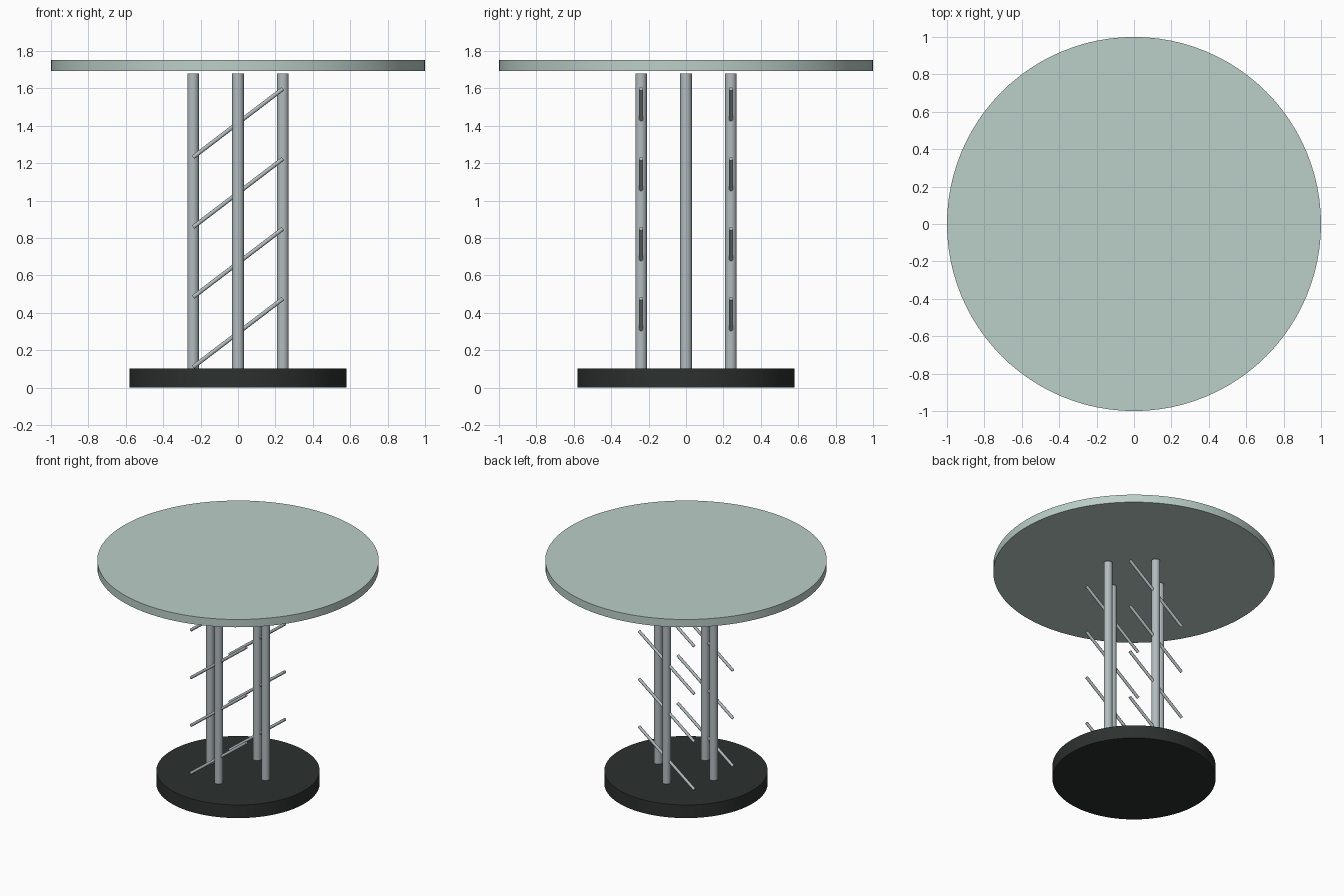
import bpy, math
from mathutils import Vector

if "Cube" in bpy.data.objects:
    bpy.data.objects.remove(bpy.data.objects["Cube"])


def material(name, rgb):
    m = bpy.data.materials.new(name)
    m.diffuse_color = (*rgb, 1)
    m.use_nodes = True
    m.node_tree.nodes["Principled BSDF"].inputs["Base Color"].default_value = m.diffuse_color
    return m


glass = material("pale_green", (0.50, 0.62, 0.58))
steel = material("steel", (0.45, 0.50, 0.52))
black = material("black", (0.025, 0.03, 0.028))


def cylinder(name, start, end, radius, sides, mat):
    """Capped cylinder running between two points."""
    a, b = Vector(start), Vector(end)
    d = b - a
    bpy.ops.mesh.primitive_cylinder_add(vertices=sides, radius=radius, depth=d.length,
                                        location=(a + b) / 2,
                                        rotation=d.to_track_quat('Z', 'Y').to_euler())
    ob = bpy.context.object
    ob.name = name
    ob.data.materials.append(mat)
    bpy.ops.object.shade_smooth_by_angle(angle=math.radians(35))
    return ob


BASE_TOP = 0.103
R = 0.24  # distance of posts and rungs from the centre

# Round base and table top
cylinder("base", (0, 0, 0), (0, 0, BASE_TOP), 0.58, 96, black)
cylinder("table_top", (0, 0, 1.692), (0, 0, 1.753), 1.0, 96, glass)

# Four posts in a diamond
for i in range(4):
    a = i * math.pi / 2
    x, y = R * math.cos(a), R * math.sin(a)
    cylinder(f"post_{i + 1}", (x, y, BASE_TOP - 0.002), (x, y, 1.68), 0.031, 32, steel)

# Slanted rods through the front and back posts
for side, y in (("front", -R), ("back", R)):
    for i in range(4):
        z = 0.293 + i * 0.374
        cylinder(f"{side}_rod_{i + 1}", (-R, y, z - 0.183), (R, y, z + 0.183), 0.011, 16, steel)
